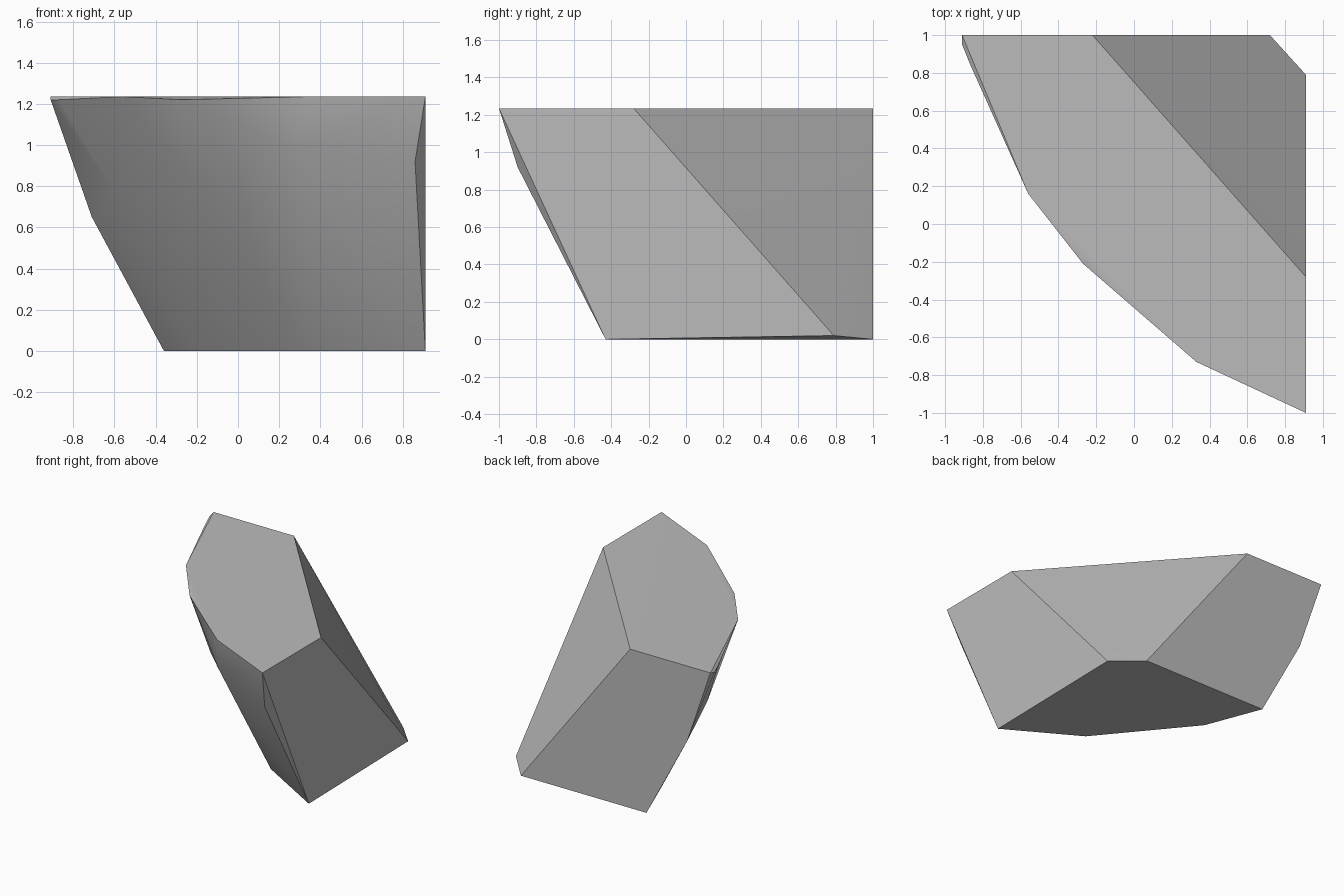
import bpy, bmesh, math

cube = bpy.data.objects.get("Cube")
if cube:
    bpy.data.objects.remove(cube, do_unlink=True)

TOP = 1.235
LIP = 1.22

# Flat upper face: outer rim, then the two ends of the inner ridge
upper_rim = [(-0.91, 1, TOP), (-0.91, 0.95, LIP), (-0.87, 0.85, LIP),
             (-0.56, 0.16, TOP), (-0.27, -0.21, LIP), (0.33, -0.73, TOP),
             (0.91, -1, TOP), (0.91, -0.28, TOP), (-0.22, 1, TOP)]

# Swelling of the rounded outer wall
outer_bulge = [(-0.71, 1, 0.65), (-0.60, 0.60, 0.77), (-0.17, -0.09, 0.75),
               (0.30, -0.67, 0.98), (0.86, -0.90, 0.92)]

# Narrow base
base_rim = [(-0.36, 1, 0), (-0.19, 0.56, 0), (0.36, -0.11, 0),
            (0.91, -0.43, 0), (0.91, 0.79, 0.02), (0.72, 1, 0)]

# The chunk is the hull of its three outlines, with flat cuts merged
bm = bmesh.new()
for point in upper_rim + outer_bulge + base_rim:
    bm.verts.new(point)
bmesh.ops.convex_hull(bm, input=bm.verts[:])
bmesh.ops.dissolve_limit(bm, angle_limit=math.radians(0.5),
                         verts=bm.verts[:], edges=bm.edges[:])
bmesh.ops.recalc_face_normals(bm, faces=bm.faces[:])
mesh = bpy.data.meshes.new("stone_chunk")
bm.to_mesh(mesh)
bm.free()

chunk = bpy.data.objects.new("stone_chunk", mesh)
bpy.context.collection.objects.link(chunk)

# Plain grey stone
grey = (0.5, 0.5, 0.5, 1)
stone = bpy.data.materials.new("grey stone")
stone.use_nodes = True
stone.diffuse_color = grey
stone.node_tree.nodes["Principled BSDF"].inputs["Base Color"].default_value = grey
mesh.materials.append(stone)

# Smooth outer wall, crisp cuts
bpy.ops.object.select_all(action="DESELECT")
chunk.select_set(True)
bpy.context.view_layer.objects.active = chunk
bpy.ops.object.shade_smooth_by_angle(angle=math.radians(32))
